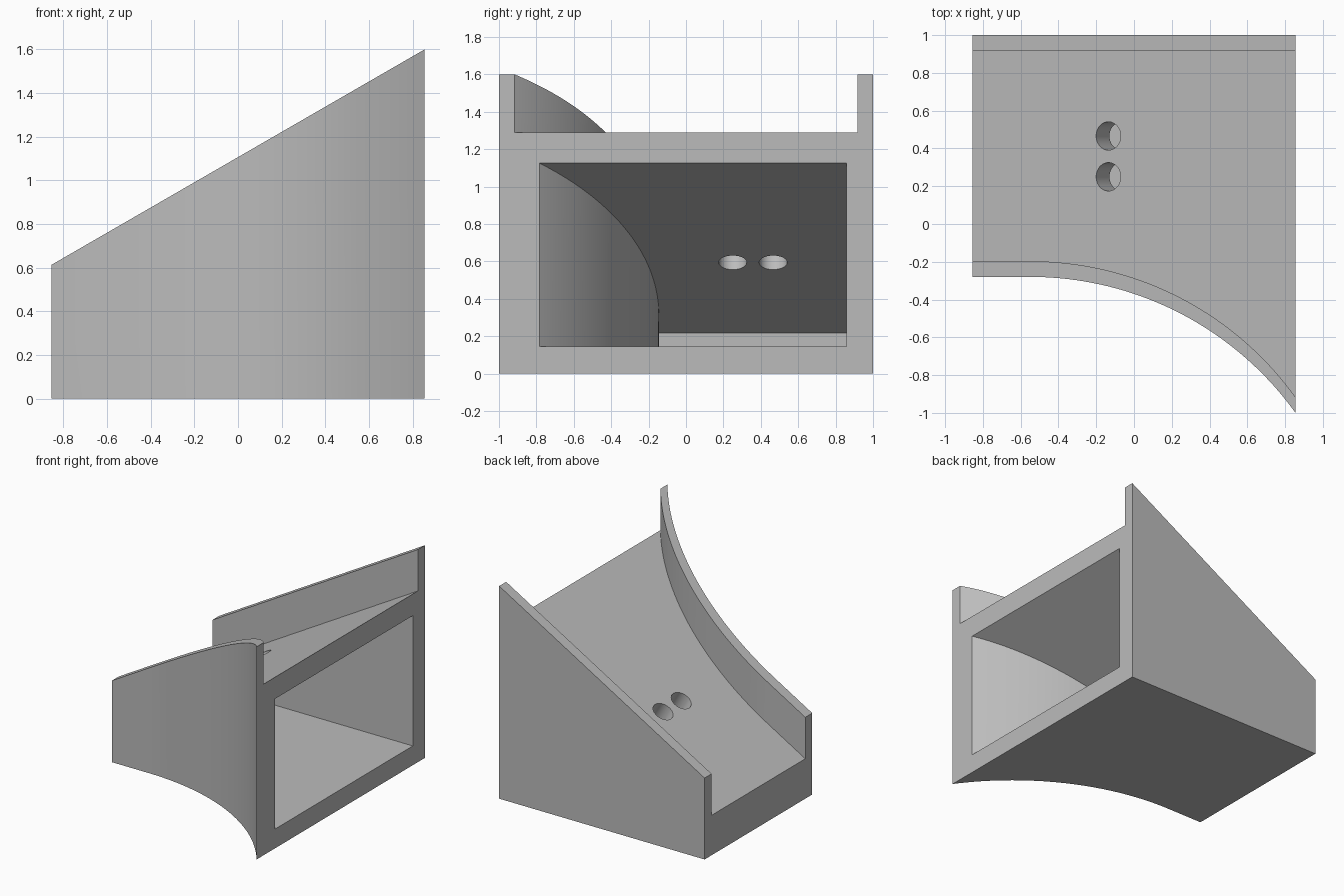
import bpy, bmesh, math
from mathutils import Vector

cube = bpy.data.objects.get("Cube")
if cube:
    bpy.data.objects.remove(cube)

HALF = 0.855                 # half width along x
SLOPE = math.tan(math.radians(30))
BEND, RADIUS, CENTRE_Y = -0.55, 1.731, -2.011   # arc of the curved front

grey = bpy.data.materials.new("matte_grey")
grey.use_nodes = True
colour = (0.5, 0.5, 0.5, 1)
grey.diffuse_color = colour
grey.node_tree.nodes["Principled BSDF"].inputs["Base Color"].default_value = colour


def slanted(end_height):
    """Height of a ramp plane that reaches end_height at the tall end."""
    return lambda x: end_height - SLOPE * (HALF - x)


def level(height):
    return lambda x: height


def outline(x0, x1, back, radius, shift=0, steps=48):
    """Plan shape: straight back, front flat and then bending along an arc."""
    pts = [(x1, back), (x0, back), (x0, CENTRE_Y + radius + shift)]
    for i in range(steps + 1):
        dx = (x1 - BEND) * i / steps
        pts.append((BEND + dx, CENTRE_Y + shift + math.sqrt(radius**2 - dx**2)))
    return pts


def prism(name, pts, bottom, top):
    bm = bmesh.new()
    low = [bm.verts.new((x, y, bottom(x))) for x, y in pts]
    high = [bm.verts.new((x, y, top(x))) for x, y in pts]
    bm.faces.new(low[::-1])
    bm.faces.new(high)
    for i in range(len(pts)):
        j = (i + 1) % len(pts)
        bm.faces.new((low[i], low[j], high[j], high[i]))
    bmesh.ops.recalc_face_normals(bm, faces=bm.faces)
    mesh = bpy.data.meshes.new(name)
    bm.to_mesh(mesh)
    bm.free()
    obj = bpy.data.objects.new(name, mesh)
    obj.data.materials.append(grey)
    bpy.context.collection.objects.link(obj)
    return obj


# Solid wedge with curved front
body = prism("ramp_body", outline(-HALF, HALF, 1, RADIUS), level(0), slanted(1.6))

# Channel between the two side walls, and the hollow below the deck
cutters = [
    prism("channel_cutter", outline(-1, 1, 0.917, RADIUS, 0.083),
          slanted(1.288), slanted(2.5)),
    prism("hollow_cutter", outline(-0.717, 1, 0.857, RADIUS + 0.135),
          level(0.145), slanted(1.125)),
]

# Two round holes square to the deck
for y in (0.25, 0.466):
    x = -0.1
    bpy.ops.mesh.primitive_cylinder_add(
        vertices=48, radius=0.075, depth=0.24,
        location=(x, y, slanted(1.206)(x)), rotation=(0, math.radians(-30), 0))
    hole = bpy.context.object
    hole.name = "hole_cutter"
    hole.data.materials.append(grey)
    cutters.append(hole)

bpy.ops.object.select_all(action='DESELECT')
body.select_set(True)
bpy.context.view_layer.objects.active = body
for cutter in cutters:
    cutter.hide_render = True
    cut = body.modifiers.new("cut", 'BOOLEAN')
    cut.operation = 'DIFFERENCE'
    cut.solver = 'EXACT'
    cut.object = cutter
    bpy.ops.object.modifier_apply(modifier=cut.name)
for cutter in cutters:
    bpy.data.objects.remove(cutter)

bpy.ops.object.shade_smooth_by_angle(angle=math.radians(30))
